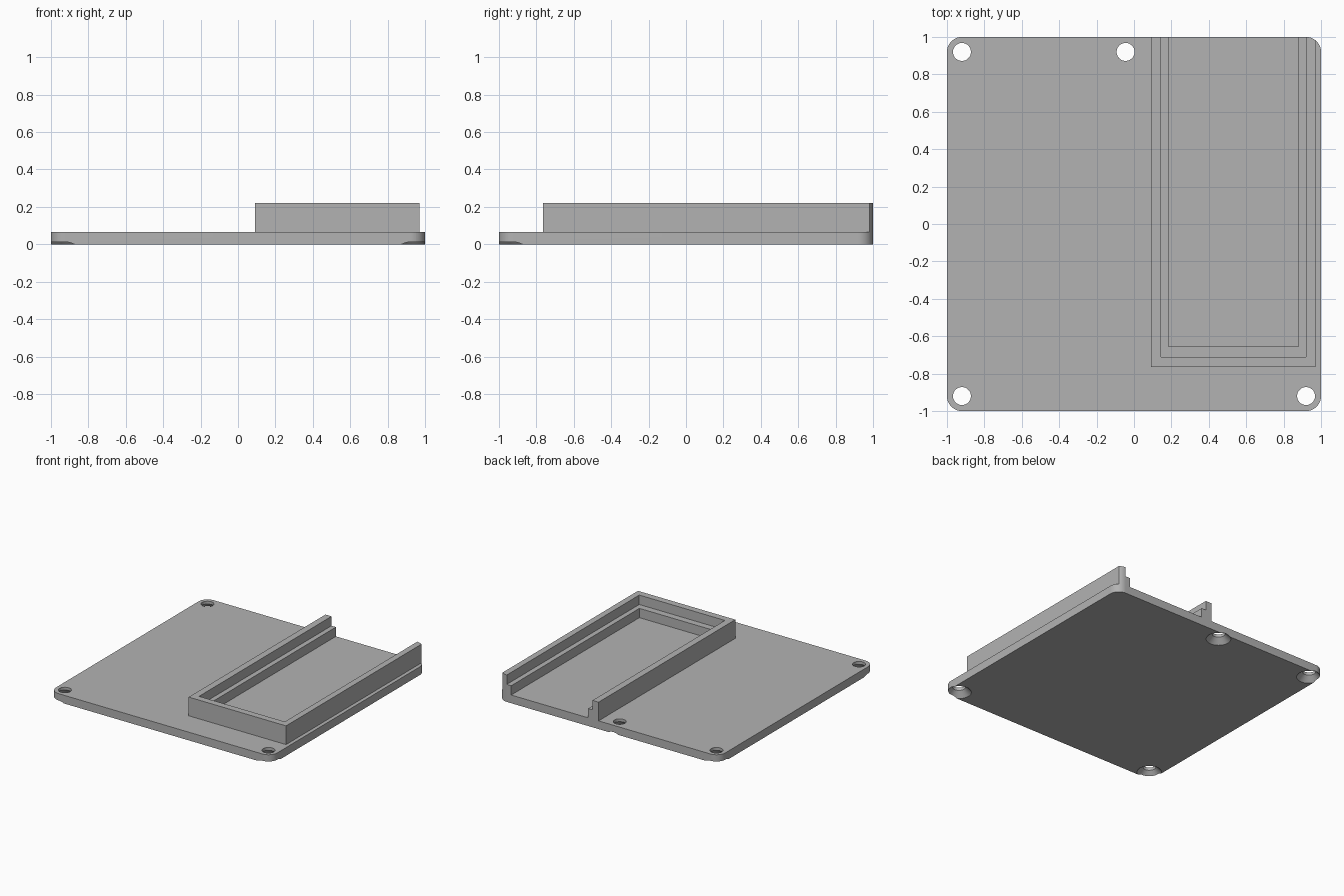
import bpy, bmesh, math

cube = bpy.data.objects.get("Cube")
if cube:
    bpy.data.objects.remove(cube, do_unlink=True)

THICK, LEDGE, TOP = 0.067, 0.143, 0.22
CORNER = 0.08

grey = bpy.data.materials.new("plain grey")
grey.use_nodes = True
colour = (0.45, 0.45, 0.45, 1)
grey.diffuse_color = colour
grey.node_tree.nodes["Principled BSDF"].inputs["Base Color"].default_value = colour


def finish(name, bm):
    bmesh.ops.recalc_face_normals(bm, faces=bm.faces)
    mesh = bpy.data.meshes.new(name)
    bm.to_mesh(mesh)
    bm.free()
    mesh.materials.append(grey)
    ob = bpy.data.objects.new(name, mesh)
    bpy.context.collection.objects.link(ob)
    return ob


def rounded_slab(name, z0, z1, steps=16):
    """Square slab with rounded vertical corners."""
    bm = bmesh.new()
    ring = []
    for quarter in range(4):
        mid = math.radians(45 + 90 * quarter)
        cx = math.copysign(1 - CORNER, math.cos(mid))
        cy = math.copysign(1 - CORNER, math.sin(mid))
        for i in range(steps + 1):
            a = math.pi / 2 * (quarter + i / steps)
            ring.append(bm.verts.new((cx + CORNER * math.cos(a), cy + CORNER * math.sin(a), z0)))
    face = bm.faces.new(ring)
    top = bmesh.ops.extrude_face_region(bm, geom=[face])
    verts = [g for g in top["geom"] if isinstance(g, bmesh.types.BMVert)]
    bmesh.ops.translate(bm, verts=verts, vec=(0, 0, z1 - z0))
    return finish(name, bm)


def stepped_rim(name):
    """Stepped wall section carried around three sides, open at the back."""
    outer, middle, inner = (0.09, 0.97, -0.765), (0.145, 0.92, -0.71), (0.185, 0.88, -0.655)
    low, back = THICK / 2, 1.1
    section = [(outer, low), (outer, TOP), (middle, TOP), (middle, LEDGE), (inner, LEDGE), (inner, low)]
    bm = bmesh.new()
    rails = []
    for (x0, x1, y0), z in section:
        path = [(x0, back), (x0, y0), (x1, y0), (x1, back)]
        rails.append([bm.verts.new((x, y, z)) for x, y in path])
    for a, b in zip(rails, rails[1:] + rails[:1]):
        for i in range(3):
            bm.faces.new((a[i], a[i + 1], b[i + 1], b[i]))
    for end in (0, 3):
        bm.faces.new([rail[end] for rail in rails])
    return finish(name, bm)


def screw_cutter(name, x, y, steps=48):
    """Straight hole with a countersink opening downwards."""
    bm = bmesh.new()
    rings = []
    for r, z in [(0.112, -0.02), (0.048, 0.044), (0.048, 0.1)]:
        rings.append([bm.verts.new((x + r * math.cos(math.tau * i / steps),
                                    y + r * math.sin(math.tau * i / steps), z)) for i in range(steps)])
    for a, b in zip(rings, rings[1:]):
        for i in range(steps):
            j = (i + 1) % steps
            bm.faces.new((a[i], a[j], b[j], b[i]))
    bm.faces.new(rings[0])
    bm.faces.new(rings[-1])
    return finish(name, bm)


def combine(ob, helper, operation):
    bpy.context.view_layer.objects.active = ob
    mod = ob.modifiers.new(operation.lower(), "BOOLEAN")
    mod.operation, mod.solver, mod.object = operation, "EXACT", helper
    bpy.ops.object.modifier_apply(modifier=mod.name)
    bpy.data.objects.remove(helper, do_unlink=True)


# Base plate, with the tray rim trimmed to the plate's rounded outline
plate = rounded_slab("base_plate_with_tray", 0, THICK)
rim = stepped_rim("tray_rim")
combine(rim, rounded_slab("outline_trim", -0.1, 0.4), "INTERSECT")
combine(plate, rim, "UNION")

# Countersunk screw holes
for hx, hy in [(-0.92, -0.92), (0.92, -0.92), (-0.92, 0.92), (-0.045, 0.92)]:
    combine(plate, screw_cutter("screw_cutter", hx, hy), "DIFFERENCE")

bpy.ops.object.select_all(action="DESELECT")
plate.select_set(True)
bpy.context.view_layer.objects.active = plate
bpy.ops.object.shade_smooth_by_angle(angle=math.radians(30))
